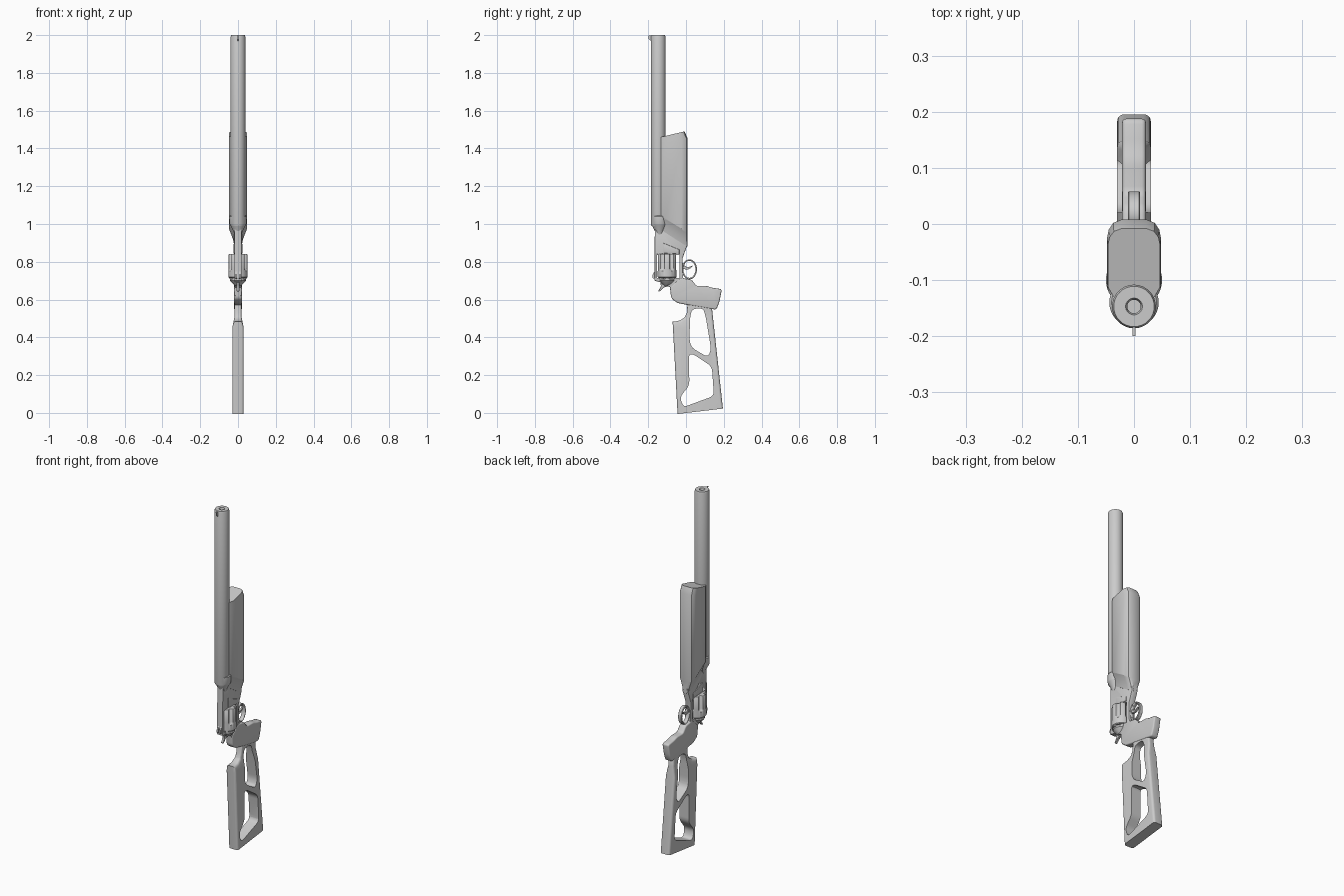
import bpy, bmesh, math
from mathutils import Vector

if "Cube" in bpy.data.objects:
    bpy.data.objects.remove(bpy.data.objects["Cube"])


def finish(bm, name, angle=35):
    bmesh.ops.recalc_face_normals(bm, faces=bm.faces)
    me = bpy.data.meshes.new(name)
    bm.to_mesh(me)
    bm.free()
    ob = bpy.data.objects.new(name, me)
    bpy.context.collection.objects.link(ob)
    bpy.ops.object.select_all(action='DESELECT')
    ob.select_set(True)
    bpy.context.view_layer.objects.active = ob
    bpy.ops.object.shade_smooth_by_angle(angle=math.radians(angle))
    return ob


def rounded(pts, r, n=4):
    """Round each corner of a (y, z) outline."""
    out = []
    for i, p in enumerate(pts):
        p, a, b = Vector(p), Vector(pts[i - 1]), Vector(pts[(i + 1) % len(pts)])
        s = p + (a - p).normalized() * min(r, (a - p).length * .45)
        e = p + (b - p).normalized() * min(r, (b - p).length * .45)
        for k in range(n + 1):
            t = k / n
            out.append(s * (1 - t) ** 2 + p * 2 * t * (1 - t) + e * t * t)
    return out


def plate(name, pts, half, bevel=0, segs=3, floor=None, taper=None):
    """Extrude a (y, z) outline across x, with rounded cap edges."""
    bm = bmesh.new()
    f = bm.faces.new([bm.verts.new((-half, p[0], p[1])) for p in pts])
    new = bmesh.ops.extrude_face_region(bm, geom=[f])['geom']
    bmesh.ops.translate(bm, vec=(2 * half, 0, 0),
                        verts=[v for v in new if isinstance(v, bmesh.types.BMVert)])
    if bevel:
        caps = [e for e in bm.edges if abs(e.verts[0].co.x - e.verts[1].co.x) < 1e-6]
        bmesh.ops.bevel(bm, geom=caps, offset=bevel, segments=segs, profile=.5,
                        affect='EDGES', clamp_overlap=True)
    if floor:
        r = bmesh.ops.bisect_plane(bm, geom=bm.verts[:] + bm.edges[:] + bm.faces[:],
                                   plane_co=floor[0], plane_no=floor[1], clear_inner=True)
        cut = [e for e in r['geom_cut'] if isinstance(e, bmesh.types.BMEdge)]
        bmesh.ops.contextual_create(bm, geom=cut)
    if taper:
        bmesh.ops.triangulate(bm, faces=bm.faces)
        z0, z1, k = taper
        for z in (z0, z1):
            bmesh.ops.bisect_plane(bm, geom=bm.verts[:] + bm.edges[:] + bm.faces[:],
                                   plane_co=(0, 0, z), plane_no=(0, 0, 1))
        for v in bm.verts:
            t = min(1, max(0, (v.co.z - z0) / (z1 - z0)))
            v.co.x *= 1 + (k - 1) * t
    return finish(bm, name)


def loft(name, rings, angle=35):
    """Skin closed rings of 3D points and cap both ends."""
    bm = bmesh.new()
    vs = [[bm.verts.new(p) for p in ring] for ring in rings]
    n = len(vs[0])
    for a, b in zip(vs, vs[1:]):
        for i in range(n):
            bm.faces.new((a[i], a[(i + 1) % n], b[(i + 1) % n], b[i]))
    bm.faces.new(vs[0])
    bm.faces.new(vs[-1])
    return finish(bm, name, angle)


def lathe(name, cy, prof, n=32):
    circle = [(math.cos(2 * math.pi * i / n), math.sin(2 * math.pi * i / n)) for i in range(n)]
    return loft(name, [[(r * c, cy + r * s, z) for c, s in circle] for r, z in prof])


def cut(ob, *cutters):
    for c in cutters:
        m = ob.modifiers.new('cut', 'BOOLEAN')
        m.operation, m.solver, m.object = 'DIFFERENCE', 'EXACT', c
        bpy.context.view_layer.objects.active = ob
        bpy.ops.object.modifier_apply(modifier=m.name)
        bpy.data.objects.remove(c)


# barrel with bore, rear collar, front blade
lathe('barrel', -.147, [(.036, .99), (.039, 1.0), (.039, 1.99), (.036, 2.0),
                        (.015, 2.0), (.012, 1.99), (.012, 1.85)])
lathe('barrel_collar', -.14, [(.018, .94), (.026, .965), (.042, .995), (.044, 1.0),
                              (.044, 1.04), (.04, 1.045)])
plate('front_blade', [(-.18, 1.965), (-.18, 1.998), (-.2, 1.998), (-.198, 1.98)], .0025)

# forend: slanted prism narrowing into a nose over the frame
half = [(.034, -.134), (.048, -.108), (.048, -.025), (.045, -.01), (.037, .002), (.022, .008)]
section = half + [(-x, y) for x, y in reversed(half)]
low = lambda y: 1.045 - .64 * (y + .134)
top = lambda y: 1.46 + .24 * (y + .134)
loft('forend', [
    [(x * .45, y, low(y) - .075) for x, y in section],
    [(x * .6, y, low(y) - .045) for x, y in section],
    [(x * .93, y, low(y) - .006) for x, y in section],
    [(x, y, low(y)) for x, y in section],
    [(x, y, top(y) - .04) for x, y in section],
    [(x * .97, min(y, y * .9 - .015), top(min(y, y * .9 - .015))) for x, y in section]], 30)

# frame with window for the cylinder
frame = plate('frame', [
    (-.165, 1.0), (-.167, .70), (-.13, .69), (-.085, .665), (-.08, .62), (-.03, .6), (.02, .62),
    (.03, .69), (-.015, .715), (-.018, .82), (.008, .89), (.004, .96), (-.03, 1.0)], .019, .005, 2)
cut(frame, plate('window_cutter', [(-.153, .715), (-.153, .845), (-.035, .835), (-.035, .715)], .1))
plate('ejector_housing', [(-.12, .845), (-.12, .9), (-.035, .865), (-.035, .84)], .023, .005, 2)
lathe('barrel_root', -.14, [(.017, .835), (.018, .84), (.018, 1.0)], 20)

# grip
plate('grip', rounded([
    (-.085, .665), (-.077, .605), (-.045, .582), (0, .573), (.125, .552), (.16, .546), (.176, .585),
    (.19, .655), (.14, .662), (.11, .672), (.055, .672), (.03, .705), (-.03, .715)], .012, 3),
    .021, .007, 3)

# fluted cylinder
N = 72
def flute(z, depth, r=.05):
    ring = []
    for i in range(N):
        a = 2 * math.pi * i / N
        d = (a + math.pi / 6) % (math.pi / 3) - math.pi / 6
        q = r - depth * max(0, 1 - (d / .27) ** 2)
        ring.append((q * math.sin(a), -.1 + q * math.cos(a), z))
    return ring
loft('cylinder', [flute(.715, 0, .046), flute(.719, 0), flute(.752, 0), flute(.757, .006),
                  flute(.768, .012), flute(.836, .013), flute(.84, .013, .047)], 40)
for i in range(6):
    a = math.pi / 3 * (i + .5)
    bm = bmesh.new()
    bmesh.ops.create_cone(bm, cap_ends=True, segments=16, radius1=.012, radius2=.012, depth=.008)
    bmesh.ops.translate(bm, verts=bm.verts, vec=(.033 * math.sin(a), -.1 + .033 * math.cos(a), .712))
    finish(bm, f'chamber_rim_{i + 1}')
lathe('recoil_shield', -.1, [(.018, .675), (.034, .69), (.042, .7), (.042, .71)], 32)

# trigger guard and trigger
oval = lambda ry, rz: [(.018 + ry * math.cos(2 * math.pi * i / 32),
                        .76 + rz * math.sin(2 * math.pi * i / 32)) for i in range(32)]
guard = plate('trigger_guard', oval(.04, .053), .011, .002, 1)
cut(guard, plate('guard_cutter', oval(.032, .045), .1))
plate('trigger', rounded([(-.02, .79), (-.02, .765), (.005, .757), (.025, .765), (.038, .782),
                          (.022, .774), (.003, .772)], .008), .006, .002, 1)

# hammer and rear notch sight
plate('hammer', rounded([(-.12, .70), (-.137, .695), (-.132, .67), (-.148, .645), (-.14, .642),
                         (-.118, .665), (-.09, .67), (-.09, .69)], .008), .007, .002, 1)
for s, side in ((-1, 'left'), (1, 'right')):
    ob = plate('rear_sight_' + side, [(-.16, .705), (-.178, .715), (-.178, .73), (-.16, .76)], .004)
    ob.location.x = s * .008

# skeleton stock: rounded body, flat butt, two openings
stock = plate('stock', [
    (-.071, .485), (-.055, .484), (-.03, .49), (-.008, .505), (.004, .53), (.008, .575), (.03, .585),
    (.125, .575), (.138, .55), (.198, .0), (.202, -.06), (-.042, -.06), (-.045, .0)],
    .03, .024, 5, ((-.045, .003, 0), (0, -.118, .993)), (.45, .51, .62))
cut(stock,
    plate('upper_cutter', rounded([(.032, .55), (.092, .555), (.106, .5), (.133, .335), (.115, .295),
                                   (.03, .345), (.018, .385), (.022, .51)], .025), .1),
    plate('lower_cutter', rounded([(.015, .31), (.04, .31), (.137, .245), (.148, .09),
                                   (-.015, .03), (-.032, .085), (.018, .145)], .025), .1))
stock.data.polygons.foreach_set('use_smooth', [False] * len(stock.data.polygons))
bpy.ops.object.select_all(action='DESELECT')
stock.select_set(True)
bpy.context.view_layer.objects.active = stock
bpy.ops.object.shade_smooth_by_angle(angle=math.radians(35))
